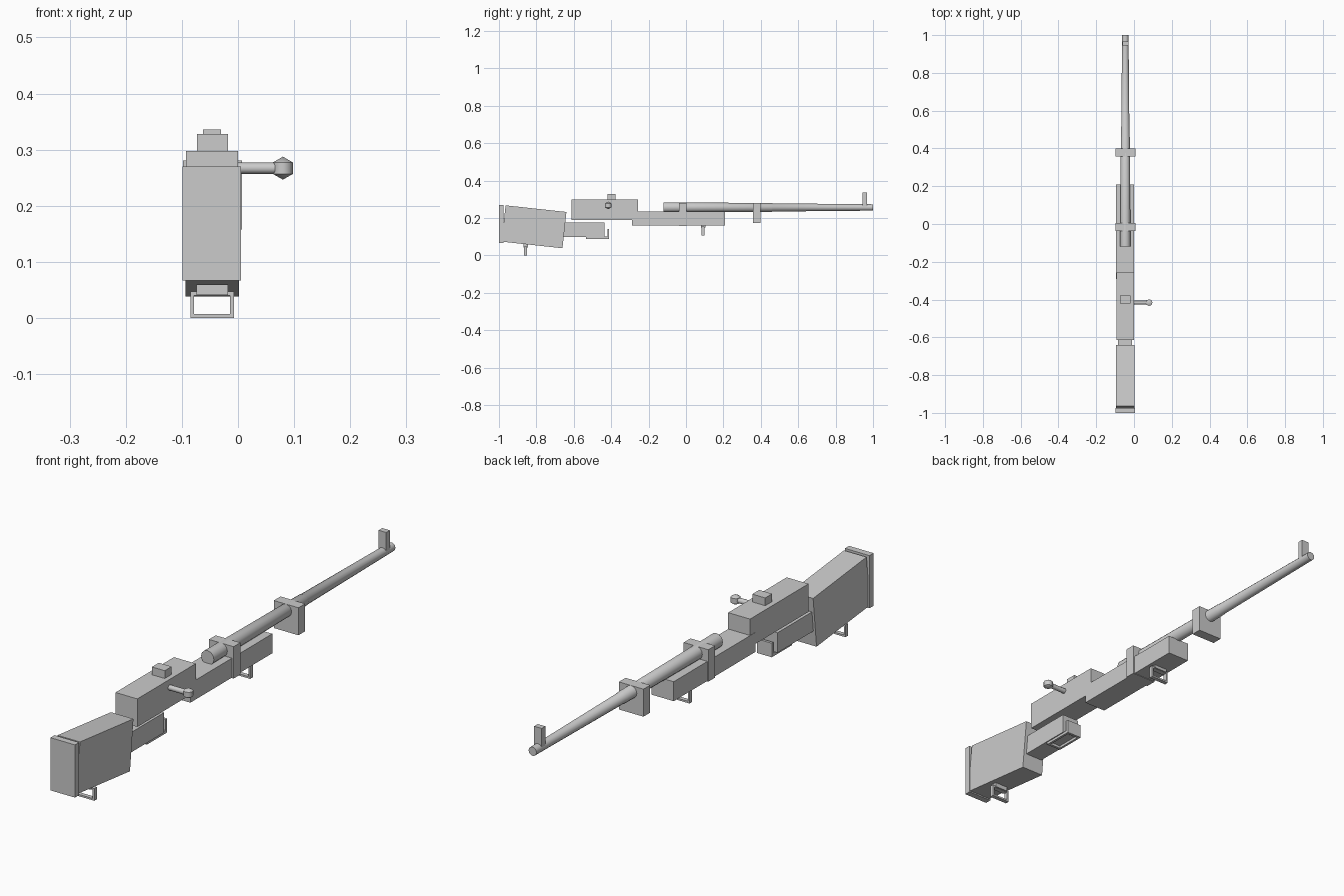
import bpy, bmesh
from math import radians, pi
from mathutils import Matrix

if "Cube" in bpy.data.objects:
    bpy.data.objects.remove(bpy.data.objects["Cube"])

CX = -0.046   # centre line of the rifle


def finish(name, bm):
    bmesh.ops.recalc_face_normals(bm, faces=bm.faces)
    me = bpy.data.meshes.new(name)
    bm.to_mesh(me)
    bm.free()
    ob = bpy.data.objects.new(name, me)
    bpy.context.collection.objects.link(ob)
    return ob


def add_box(bm, x, y, z):
    """Axis-aligned box from (min, max) pairs."""
    c = [(a + b) / 2 for a, b in (x, y, z)]
    s = [b - a for a, b in (x, y, z)]
    bmesh.ops.create_cube(bm, size=1, matrix=Matrix.Translation(c) @ Matrix.Diagonal((*s, 1)))


def box(name, x, y, z):
    bm = bmesh.new()
    add_box(bm, x, y, z)
    return finish(name, bm)


def lathe(name, profile, sides, matrix):
    """Closed solid from (distance, radius) pairs along local z."""
    bm = bmesh.new()
    rings = []
    for d, r in profile:
        ring = bmesh.ops.create_circle(bm, segments=sides, radius=r,
                                       matrix=matrix @ Matrix.Translation((0, 0, d)))
        rings.append(ring["verts"])
    for a, b in zip(rings, rings[1:]):
        for i in range(sides):
            j = (i + 1) % sides
            bm.faces.new((a[i], a[j], b[j], b[i]))
    bm.faces.new(rings[0])
    bm.faces.new(rings[-1])
    ob = finish(name, bm)
    smooth(ob)
    return ob


def smooth(ob):
    bpy.ops.object.select_all(action='DESELECT')
    ob.select_set(True)
    bpy.context.view_layer.objects.active = ob
    bpy.ops.object.shade_smooth_by_angle(angle=radians(50))


def sling_loop(name, y, z):
    """Small mounting block with a square wire loop hanging to height z."""
    bm = bmesh.new()
    add_box(bm, (CX - .028, CX + .028), (y - .0125, y + .0125), (z + .041, z + .060))
    t = (y - .008, y + .008)
    for s in (-1, 1):
        add_box(bm, sorted((CX + s * .039, CX + s * .032)), t, (z, z + .047))
    add_box(bm, (CX - .032, CX + .032), t, (z, z + .007))
    add_box(bm, (CX - .032, CX + .032), t, (z + .040, z + .047))
    finish(name, bm)


# Tilted butt stock and its end plate
stock = box("stock", (-.048, .048), (-.1635, .1635), (-.0975, .0975))
stock.location = (CX, -.8125, .1525)
stock.rotation_euler.x = radians(-6.2)
box("butt_plate", (-.099, .005), (-1, -.975), (.067, .27))

# Grip, receiver and fore-end
box("grip", (-.085, -.010), (-.665, -.435), (.098, .175))
box("receiver", (-.093, 0), (-.613, -.257), (.19, .298))
box("fore_end", (-.094, 0), (-.29, .209), (.16, .235))
box("rear_sight", (-.073, -.018), (-.42, -.378), (.29, .328))

# Trigger guard: flat frame with a turned-up front lip
bm = bmesh.new()
zr = (.088, .100)
for s in (-1, 1):
    add_box(bm, sorted((CX + s * .032, CX + s * .023)), (-.535, -.413), zr)
add_box(bm, (CX - .023, CX + .023), (-.535, -.525), zr)
add_box(bm, (CX - .032, CX + .032), (-.421, -.411), (.088, .142))
finish("trigger_guard", bm)

# Tapered barrel
to_y = Matrix.Rotation(-pi / 2, 4, 'X')
lathe("barrel", [(-.12, .0275), (.46, .0235), (.462, .022), (1, .017)], 12,
      Matrix.Translation((CX, 0, .256)) @ to_y)
box("front_sight", (-.062, -.030), (.945, .967), (.262, .336))

# Barrel bands
box("rear_band", (-.098, .007), (-.037, .004), (.158, .281))
box("front_band", (-.098, .007), (.358, .399), (.174, .28))

# Bolt handle and knob
lathe("bolt_handle", [(-.02, .010), (.07, .010)], 12,
      Matrix.Translation((0, -.416, .267)) @ Matrix.Rotation(pi / 2, 4, 'Y'))
bm = bmesh.new()
bmesh.ops.create_uvsphere(bm, u_segments=8, v_segments=3, radius=.0205,
                          matrix=Matrix.Translation((.080, -.416, .267)))
smooth(finish("bolt_knob", bm))

# Sling loops
sling_loop("rear_sling_loop", -.857, 0)
sling_loop("front_sling_loop", .092, .107)
